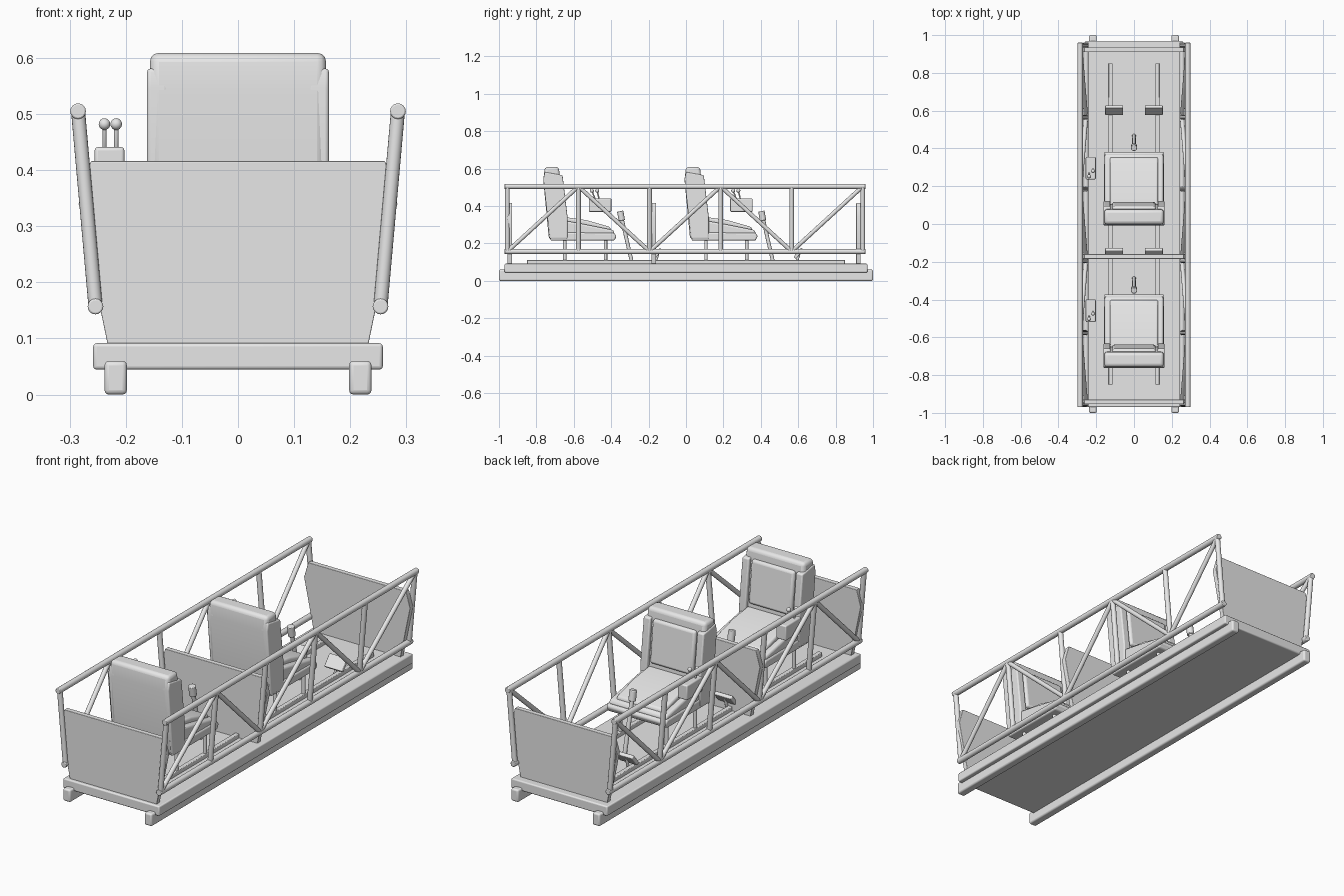
import bpy, bmesh
from math import radians
from mathutils import Vector

if "Cube" in bpy.data.objects:
    bpy.data.objects.remove(bpy.data.objects["Cube"])

grey = bpy.data.materials.new("plain_grey")
grey.use_nodes = True
GREY = (0.8, 0.8, 0.8, 1)
grey.diffuse_color = GREY
grey.node_tree.nodes["Principled BSDF"].inputs["Base Color"].default_value = GREY


def finish(bm, name, bevel=0.0, segments=3):
    """Turn a bmesh into a shaded object with optional rounded edges."""
    bmesh.ops.recalc_face_normals(bm, faces=bm.faces)
    mesh = bpy.data.meshes.new(name)
    bm.to_mesh(mesh)
    bm.free()
    ob = bpy.data.objects.new(name, mesh)
    bpy.context.collection.objects.link(ob)
    mesh.materials.append(grey)
    if bevel:
        mod = ob.modifiers.new("round", 'BEVEL')
        mod.width, mod.segments, mod.limit_method = bevel, segments, 'ANGLE'
    bpy.ops.object.select_all(action='DESELECT')
    ob.select_set(True)
    bpy.context.view_layer.objects.active = ob
    bpy.ops.object.shade_smooth_by_angle(angle=radians(35))
    return ob


def box(name, centre, size, bevel=0.006, tilt=0):
    bm = bmesh.new()
    bmesh.ops.create_cube(bm, size=1)
    bmesh.ops.scale(bm, vec=size, verts=bm.verts)
    ob = finish(bm, name, bevel)
    ob.location = centre
    ob.rotation_euler.x = radians(tilt)
    return ob


def rod(name, a, b, radius, sides=16):
    a, b = Vector(a), Vector(b)
    bm = bmesh.new()
    bmesh.ops.create_cone(bm, cap_ends=True, segments=sides, radius1=radius,
                          radius2=radius, depth=(b - a).length)
    ob = finish(bm, name, radius * 0.2, 2)
    ob.location = (a + b) / 2
    ob.rotation_mode = 'QUATERNION'
    ob.rotation_quaternion = (b - a).to_track_quat('Z', 'Y')
    return ob


def prism(name, points, axis, start, end, bevel=0.006):
    """Extrude a 2D outline along x (points are y,z) or along y (points are x,z)."""
    bm = bmesh.new()
    place = (lambda p, t: (t, p[0], p[1])) if axis == 'x' else (lambda p, t: (p[0], t, p[1]))
    face = bm.faces.new([bm.verts.new(place(p, start)) for p in points])
    moved = bmesh.ops.extrude_face_region(bm, geom=[face])["geom"]
    shift = place((0, 0), end - start)
    bmesh.ops.translate(bm, vec=shift, verts=[v for v in moved if isinstance(v, bmesh.types.BMVert)])
    return finish(bm, name, bevel)


# Base: deck on two long skids, with seat tracks on top
box("deck", (0, 0, 0.068), (0.516, 1.94, 0.047))
for side, s in (("left", 1), ("right", -1)):
    box(side + "_skid", (0.218 * s, 0, 0.03), (0.04, 2, 0.06), 0.008)
    box(side + "_seat_track", (0.124 * s, 0, 0.1), (0.022, 1.7, 0.022), 0.003)

# Cross panels: outline widens upward, then its shoulders slope inward
half = [(0.232, 0.088), (0.284, 0.34), (0.262, 0.416)]
outline = half + [(-x, z) for x, z in reversed(half)]
for name, y in (("front_panel", -0.942), ("middle_panel", -0.172), ("back_panel", 0.922)):
    prism(name, outline, 'y', y - 0.012, y + 0.012, 0.002)

# Side trusses leaning outward
stations = [-0.955 + 0.38 * i for i in range(6)]
for side, s in (("left", 1), ("right", -1)):
    low = lambda y: (0.254 * s, y, 0.157)
    high = lambda y: (0.285 * s, y, 0.505)
    rod(side + "_top_rail", high(-0.97), high(0.96), 0.014)
    rod(side + "_bottom_rail", low(-0.97), low(0.96), 0.014)
    for i, y in enumerate(stations):
        rod(f"{side}_post_{i}", low(y), high(y), 0.0125)
        if i < 5:
            ends = (low, high) if i % 2 == 0 else (high, low)
            rod(f"{side}_brace_{i}", ends[0](y), ends[1](stations[i + 1]), 0.011)


def station(label, oy):
    """One crew place: seat, stick, pedals and lever box."""
    def shifted(points):
        return [(y + oy, z) for y, z in points]

    # Seat shell, side bolsters and cushions
    prism(label + "_seat_back", shifted([
        (0.022, 0.222), (-0.008, 0.54), (0.0, 0.609), (0.075, 0.609),
        (0.105, 0.32), (0.11, 0.222)]), 'x', -0.157, 0.157, 0.016)
    for side, s in (("left", 1), ("right", -1)):
        prism(f"{label}_{side}_bolster", shifted([
            (0.026, 0.225), (-0.008, 0.545), (0.0, 0.582), (0.095, 0.565),
            (0.122, 0.34), (0.122, 0.225)]), 'x', 0.125 * s, 0.162 * s, 0.006)
    prism(label + "_back_cushion", shifted([
        (0.07, 0.36), (0.05, 0.565), (0.094, 0.565), (0.118, 0.36)]),
        'x', -0.115, 0.115, 0.012)
    prism(label + "_seat_pan", shifted([
        (0.03, 0.215), (0.03, 0.26), (0.37, 0.256), (0.384, 0.24), (0.372, 0.215)]),
        'x', -0.16, 0.16, 0.008)
    prism(label + "_seat_frame", shifted([
        (0.09, 0.25), (0.09, 0.325), (0.2, 0.305), (0.365, 0.272), (0.375, 0.25)]),
        'x', -0.155, 0.155, 0.01)
    prism(label + "_seat_cushion", shifted([
        (0.1, 0.27), (0.1, 0.342), (0.22, 0.325), (0.35, 0.288), (0.355, 0.26)]),
        'x', -0.128, 0.128, 0.01)

    # Legs standing on the tracks
    for side, s in (("left", 1), ("right", -1)):
        for end, y in (("rear", 0.107), ("fore", 0.325)):
            rod(f"{label}_{side}_{end}_leg", (0.124 * s, oy + y, 0.1),
                (0.124 * s, oy + y, 0.225), 0.009)
        # Tilted foot pedal on a short arm
        box(f"{label}_{side}_pedal", (0.105 * s, oy + 0.602, 0.147),
            (0.095, 0.018, 0.064), 0.004, -40)
        rod(f"{label}_{side}_pedal_arm", (0.105 * s, oy + 0.59, 0.09),
            (0.105 * s, oy + 0.605, 0.147), 0.007)

    # Control stick with a thick grip
    rod(label + "_stick", (0, oy + 0.468, 0.09), (0, oy + 0.41, 0.34), 0.01)
    rod(label + "_stick_grip", (0, oy + 0.412, 0.322), (0, oy + 0.403, 0.373), 0.017)

    # Lever box with two ball-topped levers
    box(label + "_lever_box", (-0.229, oy + 0.296, 0.405), (0.053, 0.12, 0.072), 0.006)
    for i, (x, y, lean) in enumerate(((-0.238, 0.272, -0.02), (-0.217, 0.292, -0.012))):
        tip = (x, oy + y + lean, 0.482)
        rod(f"{label}_lever_{i}", (x, oy + y, 0.43), tip, 0.004, 10)
        bm = bmesh.new()
        bmesh.ops.create_uvsphere(bm, u_segments=14, v_segments=10, radius=0.0105)
        finish(bm, f"{label}_lever_knob_{i}").location = tip


station("rear", 0.0)
station("front", -0.755)
